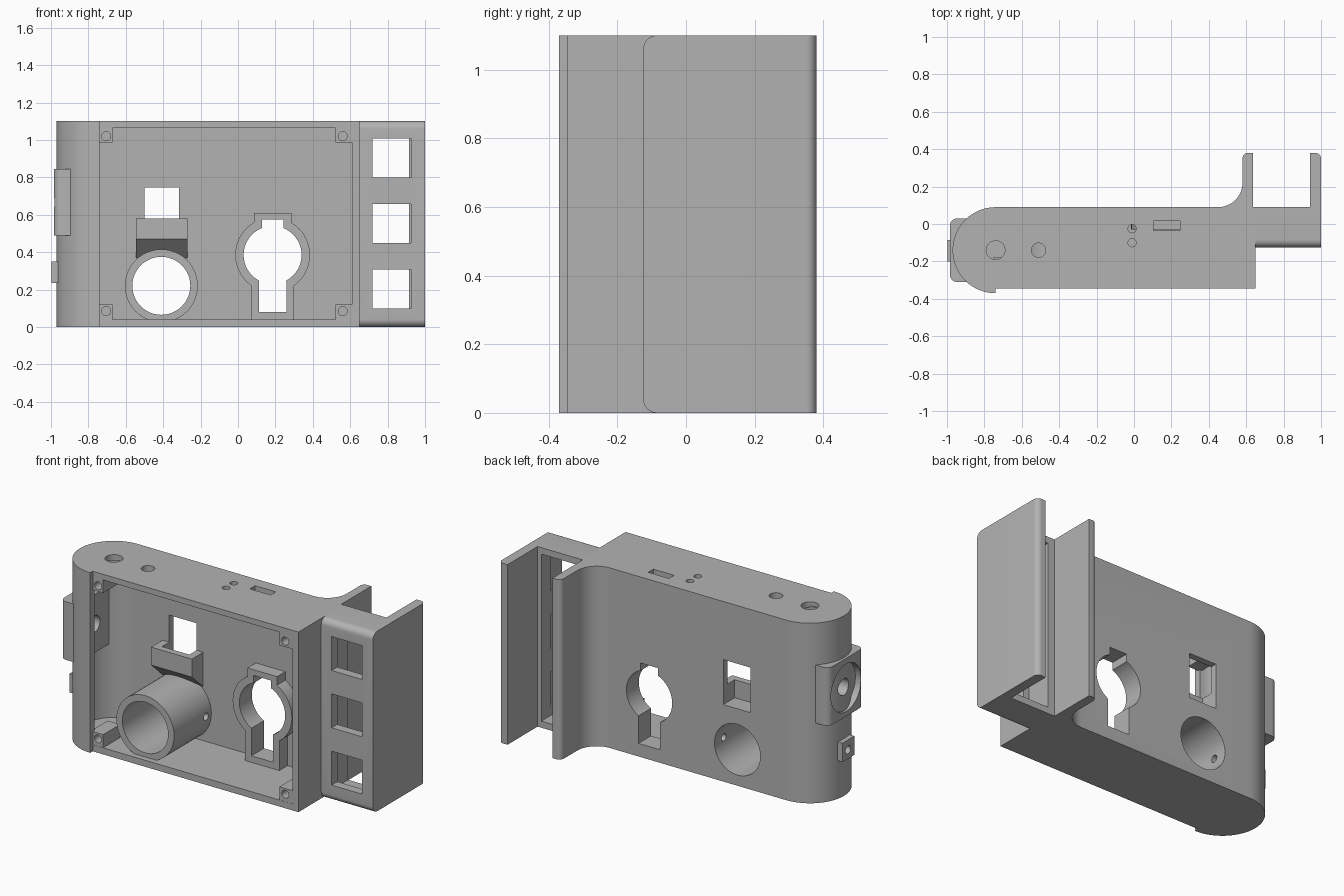
import bpy, bmesh, math
from mathutils import Vector

cube = bpy.data.objects.get("Cube")
if cube:
    bpy.data.objects.remove(cube, do_unlink=True)

grey = bpy.data.materials.new("plain grey")
grey.use_nodes = True
grey.diffuse_color = (0.45, 0.45, 0.45, 1)
grey.node_tree.nodes["Principled BSDF"].inputs["Base Color"].default_value = (0.45, 0.45, 0.45, 1)

H = 1.1
LOW, HIGH = 0.04, 1.065       # cavity floor and ceiling
BACK = 0.05                   # inner face of the back wall


def arc(cx, cy, r, a, b, n=12):
    angles = [math.radians(a + (b - a) * i / n) for i in range(n + 1)]
    return [(cx + r * math.cos(t), cy + r * math.sin(t)) for t in angles]


def circle(cx, cy, r, n=48):
    return arc(cx, cy, r, 0, 360, n)[:-1]


def rect(x0, x1, y0, y1):
    return [(x0, y0), (x1, y0), (x1, y1), (x0, y1)]


def prism(name, pts, axis, a, b):
    """Extrude a closed outline along an axis from a to b."""
    place = {"x": lambda u, v, w: (w, u, v),
             "y": lambda u, v, w: (u, w, v),
             "z": lambda u, v, w: (u, v, w)}[axis]
    bm = bmesh.new()
    lower = [bm.verts.new(place(u, v, a)) for u, v in pts]
    face = bm.faces.new(lower)
    ext = bmesh.ops.extrude_face_region(bm, geom=[face])
    moved = [g for g in ext["geom"] if isinstance(g, bmesh.types.BMVert)]
    bmesh.ops.translate(bm, verts=moved, vec=Vector(place(0, 0, b - a)))
    bmesh.ops.recalc_face_normals(bm, faces=bm.faces)
    mesh = bpy.data.meshes.new(name)
    bm.to_mesh(mesh)
    bm.free()
    obj = bpy.data.objects.new(name, mesh)
    bpy.context.collection.objects.link(obj)
    mesh.materials.append(grey)
    return obj


def box(name, x0, x1, y0, y1, z0, z1):
    return prism(name, rect(x0, x1, y0, y1), "z", z0, z1)


def combine(obj, tools, operation="DIFFERENCE"):
    """Apply boolean tools to a part and remove them."""
    bpy.context.view_layer.objects.active = obj
    for tool in tools:
        mod = obj.modifiers.new("bool", "BOOLEAN")
        mod.operation, mod.solver, mod.object = operation, "EXACT", tool
        bpy.ops.object.modifier_apply(modifier=mod.name)
        bpy.data.objects.remove(tool, do_unlink=True)
    return obj


def cut(pts, axis, a, b):
    return prism("cutter", pts, axis, a, b)


def keyhole(r, top_w, top_z, low_w, low_z, y0, y1):
    """Round hole with a slot above and a slot below."""
    cx, cz = 0.185, 0.385
    hole = prism("keyhole", circle(cx, cz, r), "y", y0, y1)
    top = prism("slot", rect(cx - top_w, cx + top_w, cz, top_z), "y", y0, y1)
    low = prism("slot", rect(cx - low_w, cx + low_w, low_z, cz), "y", y0, y1)
    return combine(hole, [top, low], "UNION")


def keyhole_cut():
    return keyhole(0.155, 0.058, 0.575, 0.073, 0.08, -0.2, 0.2)


parts = []

# Main case with a rounded end and a flared rail
outline = (arc(-0.74, -0.14, 0.23, 90, 270, 32)
           + [(-0.74, -0.345), (0.65, -0.345), (0.65, 0.09), (0.635, 0.09), (0.635, 0.38)]
           + arc(0.61, 0.35, 0.03, 90, 180, 6) + arc(0.45, 0.22, 0.13, 0, -90))
case = prism("case", outline, "z", 0, H)
cavity = arc(-0.74, -0.14, 0.19, 90, 270, 32) + [(-0.74, -0.5), (0.61, -0.5), (0.61, BACK)]
combine(case, [
    cut(cavity, "z", LOW, HIGH),
    cut(circle(-0.41, 0.22, 0.155), "y", -0.2, 0.2),
    cut(rect(-0.5, -0.315, 0.47, 0.745), "y", -0.02, 0.2),
    keyhole_cut(),
    cut(circle(-0.74, -0.14, 0.05), "z", 1, 1.2),
    cut(circle(-0.51, -0.14, 0.038), "z", 1, 1.2),
    cut(circle(-0.01, -0.025, 0.022, 24), "z", 1, 1.2),
    cut(circle(-0.01, -0.1, 0.022, 24), "z", 1, 1.2),
    cut(rect(0.105, 0.245, -0.035, 0.015), "z", 1, 1.2),
    cut(circle(-0.14, 0.665, 0.05), "x", -1.2, -0.8),
    cut(circle(-0.14, 0.29, 0.025), "x", -1.2, -0.8),
])
parts.append(case)

# Open tube with a cross pin hole
tube = prism("tube", circle(-0.41, 0.22, 0.195), "y", -0.31, 0.07)
combine(tube, [cut(circle(-0.41, 0.22, 0.155), "y", -0.5, 0.3),
               cut(circle(0, 0.22, 0.022, 24), "x", -0.8, 0)])
parts.append(tube)

# Pocket above the tube with a sloped underside
pocket = prism("pocket", [(-0.06, 0.47), (0.06, 0.36), (0.06, 0.58), (-0.06, 0.58)],
               "x", -0.545, -0.27)
combine(pocket, [cut(rect(-0.5, -0.315, 0.47, 0.8), "y", -0.02, 0.2),
                 cut(circle(-0.41, 0.22, 0.155), "y", -0.5, 0.3)])
parts.append(pocket)

# Raised rim round the keyhole
rim = keyhole(0.2, 0.1, 0.61, 0.115, 0.035, -0.03, 0.07)
rim.name = "keyhole_rim"
parts.append(combine(rim, [keyhole_cut()]))

# Corner screw bosses
for side, x0, x1, hx in (("right", -0.755, -0.67, -0.705), ("left", 0.52, 0.62, 0.56)):
    for level, z0, z1, hz in (("lower", 0.03, 0.12, 0.085), ("upper", 0.985, 1.075, 1.02)):
        boss = box(f"{level}_{side}_boss", x0, x1, -0.344, -0.18, z0, z1)
        combine(boss, [cut(circle(hx, hz, 0.024, 24), "y", -0.5, -0.22)])
        parts.append(boss)

# Side holder with three windows and an outer rail
holder_outline = ([(0.65, -0.125), (1, -0.125)] + arc(0.97, 0.35, 0.03, 0, 90, 6)
                  + [(0.94, 0.38), (0.94, 0.09), (0.65, 0.09)])
holder = prism("holder", holder_outline, "z", 0, H)
bm = bmesh.new()
bm.from_mesh(holder.data)
front_edges = [e for e in bm.edges
               if all(abs(v.co.y + 0.125) < 1e-4 for v in e.verts)
               and abs(e.verts[0].co.z - e.verts[1].co.z) < 1e-4]
bmesh.ops.bevel(bm, geom=front_edges, offset=0.04, segments=8, profile=0.5, affect="EDGES")
bm.to_mesh(holder.data)
bm.free()
windows = [cut(rect(0.72, 0.925, z, z + 0.207), "y", -0.3, 0)
           for z in (0.1, 0.45, 0.8)]
combine(holder, windows + [box("cutter", 0.68, 0.915, -0.07, 0.2, LOW, 1.06)])
parts.append(holder)

# Large round socket on the rounded end
pad = (arc(-0.945, -0.01, 0.04, 180, 90, 6) + [(-0.87, 0.03), (-0.87, -0.31)]
       + arc(-0.945, -0.27, 0.04, 270, 180, 6))
socket = prism("end_socket", pad, "z", 0.49, 0.845)
combine(socket, [cut(circle(-0.14, 0.665, 0.145), "x", -1.2, -0.945),
                 cut(circle(-0.14, 0.665, 0.05), "x", -1.2, -0.7)])
parts.append(socket)

# Small lug below the socket
lug = box("end_lug", -0.998, -0.93, -0.2, -0.085, 0.235, 0.35)
combine(lug, [cut(circle(-0.14, 0.29, 0.025, 24), "x", -1.2, -0.8)])
parts.append(lug)

# Smooth the curves and keep sharp edges
bpy.ops.object.select_all(action="DESELECT")
for part in parts:
    part.select_set(True)
bpy.context.view_layer.objects.active = case
bpy.ops.object.shade_smooth_by_angle(angle=math.radians(30))
